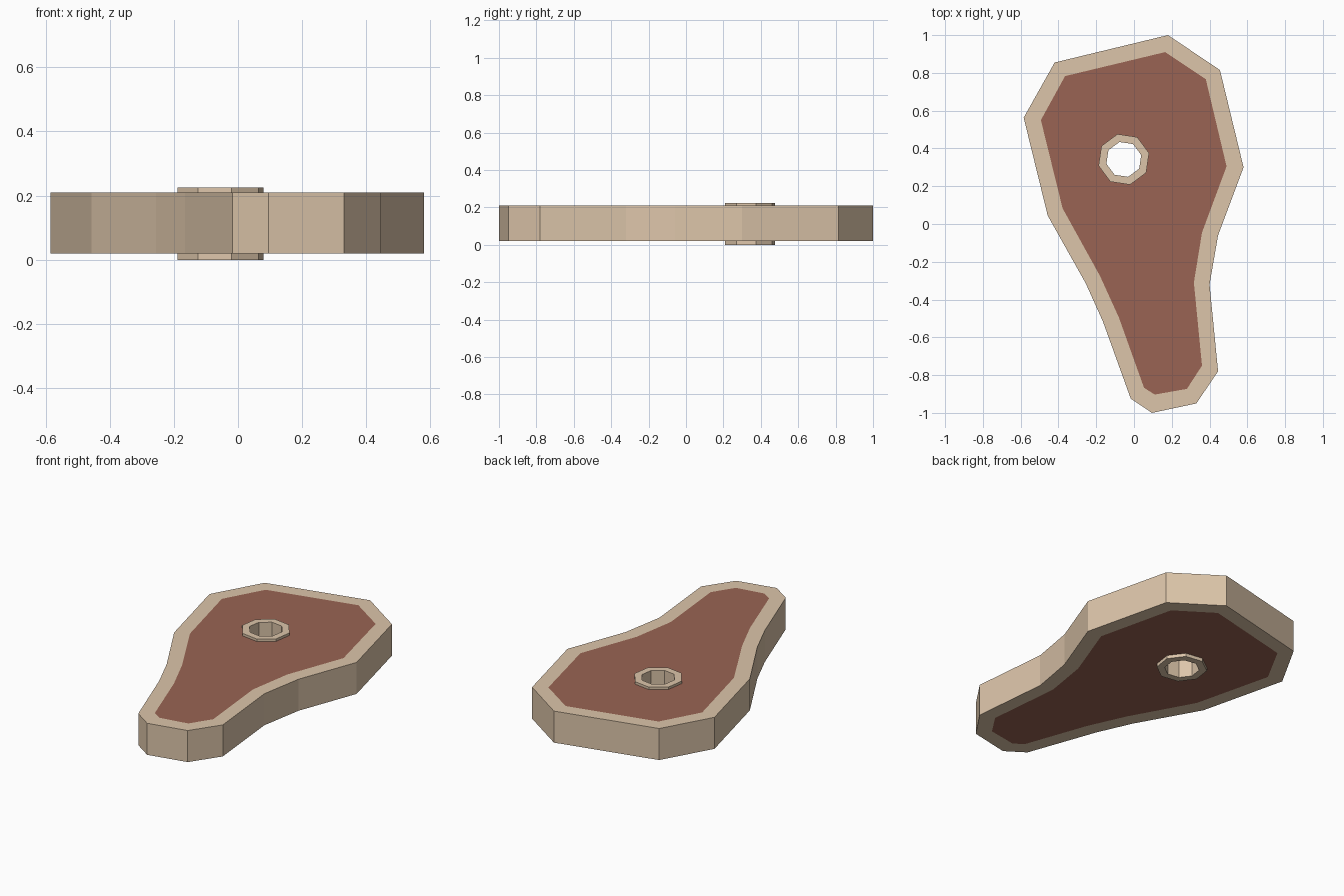
import bpy, bmesh, math

if "Cube" in bpy.data.objects:
    bpy.data.objects.remove(bpy.data.objects["Cube"])

def material(name, rgb):
    m = bpy.data.materials.new(name)
    m.diffuse_color = (*rgb, 1)
    m.use_nodes = True
    m.node_tree.nodes["Principled BSDF"].inputs["Base Color"].default_value = m.diffuse_color
    return m

fat = material("cream fat and bone", (0.72, 0.56, 0.40))
meat = material("red brown meat", (0.32, 0.127, 0.088))

# Steak outline and the matching edge of the meat, clockwise from the top
outer = [(.18, 1), (.455, .815), (.58, .30), (.445, -.06), (.40, -.32), (.445, -.78), (.33, -.95),
         (.095, -1), (-.017, -.925), (-.165, -.515), (-.255, -.315), (-.457, .045), (-.584, .563), (-.42, .855)]
inner = [(.165, .91), (.38, .767), (.49, .305), (.36, -.045), (.317, -.31), (.36, -.75), (.28, -.873),
         (.11, -.903), (.053, -.867), (-.08, -.495), (-.18, -.275), (-.378, .083), (-.493, .55), (-.365, .783)]

def octagon(r):
    return [(-.054 + r * math.cos(math.radians(14 + 45 * i)),
             .342 + r * math.sin(math.radians(14 + 45 * i))) for i in range(8)]

def loop(bm, pts, z):
    return [bm.verts.new((x, y, z)) for x, y in pts]

def bridge(bm, a, b):
    n = len(a)
    for i in range(n):
        j = (i + 1) % n
        bm.faces.new((a[i], a[j], b[j], b[i]))

def finish(bm, name, mats):
    bmesh.ops.recalc_face_normals(bm, faces=bm.faces[:])
    me = bpy.data.meshes.new(name)
    bm.to_mesh(me)
    bm.free()
    for m in mats:
        me.materials.append(m)
    bpy.context.collection.objects.link(bpy.data.objects.new(name, me))

# Steak slab: fat rim around flush meat faces, with a hole for the bone
bm = bmesh.new()
rims, holes = [], []
for z in (.02, .21):
    o, i, h = loop(bm, outer, z), loop(bm, inner, z), loop(bm, octagon(.138), z)
    bridge(bm, o, i)
    edges = []
    for k in (i, h):
        for a, b in zip(k, k[1:] + k[:1]):
            edges.append(bm.edges.get((a, b)) or bm.edges.new((a, b)))
    res = bmesh.ops.triangle_fill(bm, edges=edges, use_beauty=True, normal=(0, 0, 1))
    for f in res["geom"]:
        if isinstance(f, bmesh.types.BMFace):
            f.material_index = 1
    rims.append(o)
    holes.append(h)
bridge(bm, *rims)
bridge(bm, *holes)
finish(bm, "steak_slab", [fat, meat])

# Bone: hollow octagonal tube standing slightly proud on both sides
bm = bmesh.new()
a, b, c, d = [loop(bm, octagon(r), z) for r, z in ((.138, 0), (.138, .225), (.095, .225), (.095, 0))]
for p, q in ((a, b), (b, c), (c, d), (d, a)):
    bridge(bm, p, q)
finish(bm, "bone_ring", [fat])
